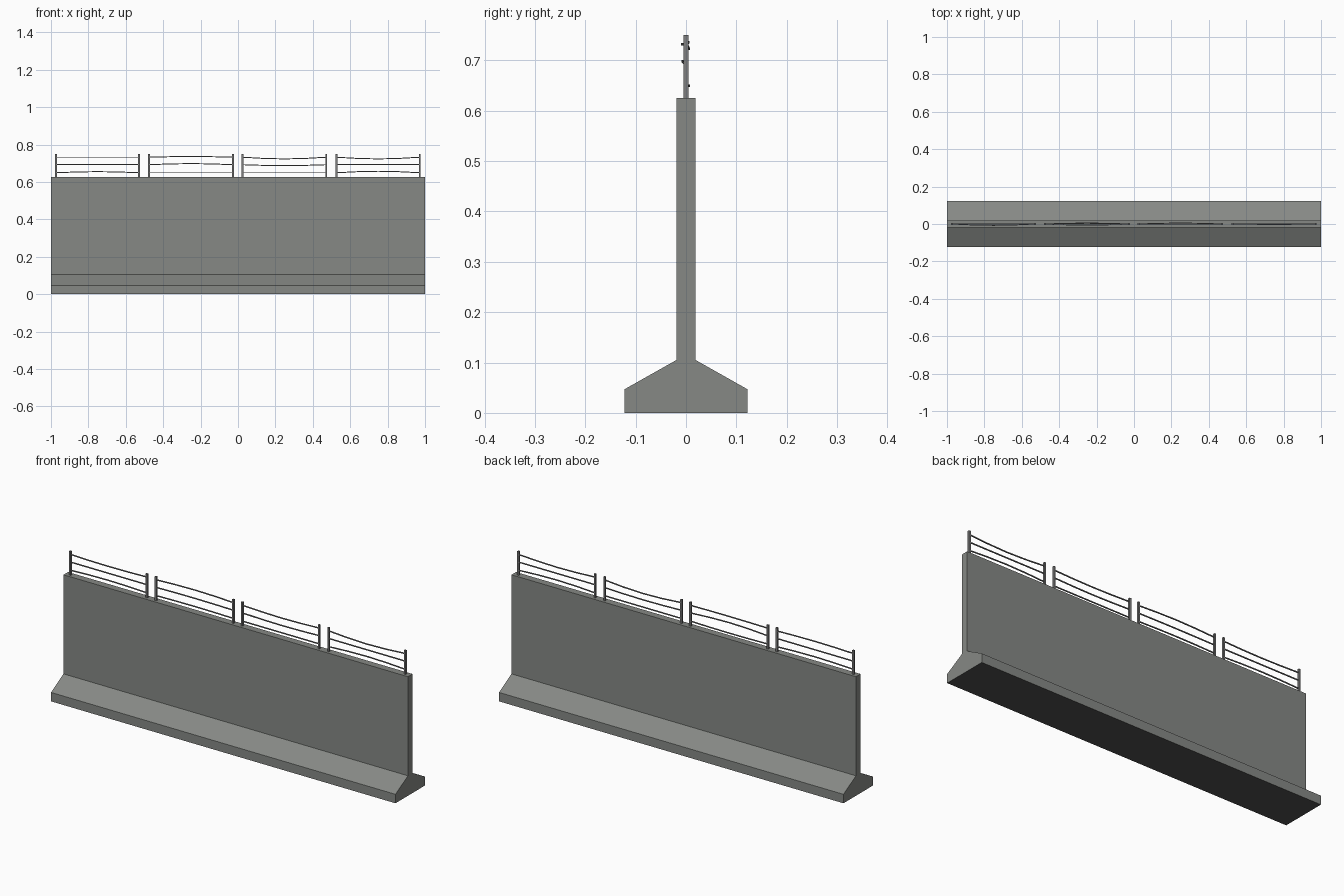
import bpy, bmesh, math
from mathutils import Vector

if "Cube" in bpy.data.objects:
    bpy.data.objects.remove(bpy.data.objects["Cube"])


def material(name, rgb):
    m = bpy.data.materials.new(name)
    m.diffuse_color = (*rgb, 1)
    m.use_nodes = True
    m.node_tree.nodes["Principled BSDF"].inputs["Base Color"].default_value = m.diffuse_color
    return m


concrete = material("grey concrete", (0.24, 0.25, 0.235))
underside = material("dark underside", (0.08, 0.08, 0.08))
steel = material("fence steel", (0.21, 0.21, 0.21))


def finish(name, bm, *mats):
    bmesh.ops.recalc_face_normals(bm, faces=bm.faces)
    if len(mats) > 1:  # downward faces take the second colour
        for f in bm.faces:
            f.material_index = int(f.normal.z < -0.9)
    mesh = bpy.data.meshes.new(name)
    bm.to_mesh(mesh)
    bm.free()
    for m in mats:
        mesh.materials.append(m)
    ob = bpy.data.objects.new(name, mesh)
    bpy.context.collection.objects.link(ob)
    return ob


# Concrete wall with flared foot: mirrored profile extruded along x
half = [(0.122, 0), (0.122, 0.047), (0.019, 0.105), (0.019, 0.625)]
profile = half + [(-y, z) for y, z in reversed(half)]
bm = bmesh.new()
face = bm.faces.new([bm.verts.new((-1, y, z)) for y, z in profile])
new = bmesh.ops.extrude_face_region(bm, geom=[face])["geom"]
bmesh.ops.translate(bm, vec=(2, 0, 0),
                    verts=[v for v in new if isinstance(v, bmesh.types.BMVert)])
bm.normal_update()
finish("concrete_wall", bm, concrete, underside)


# Square fence post
def post(name, x):
    bm = bmesh.new()
    bmesh.ops.create_cube(bm, size=1)
    bmesh.ops.scale(bm, vec=(0.010, 0.010, 0.130), verts=bm.verts)
    bmesh.ops.translate(bm, vec=(x, 0, 0.685), verts=bm.verts)
    finish(name, bm, steel)


# Bent wire: square tube swept along five points, bowed in y and z
def wire(name, x0, x1, z, bow_y, bow_z, r=0.0025):
    bm = bmesh.new()
    rings = []
    for i in range(5):
        t = i / 4
        b = math.sin(math.pi * t)
        c = Vector((x0 + (x1 - x0) * t, bow_y * b, z + bow_z * b))
        rings.append([bm.verts.new(c + Vector((0, sy * r, sz * r)))
                      for sy, sz in ((-1, -1), (1, -1), (1, 1), (-1, 1))])
    for a, b in zip(rings, rings[1:]):
        for k in range(4):
            bm.faces.new((a[k], a[(k + 1) % 4], b[(k + 1) % 4], b[k]))
    bm.faces.new(rings[0])
    bm.faces.new(rings[-1])
    finish(name, bm, steel)


# Four fence panels; (y bow, z bow) for the bottom, middle and top wires
heights = (0.649, 0.692, 0.732)
panels = [
    (-0.973, -0.529, ((0.0, 0.006), (0.0, 0.0), (-0.007, 0.0))),
    (-0.475, -0.027, ((0.005, 0.0), (-0.006, 0.006), (0.004, 0.004))),
    (0.025, 0.472, ((0.0, 0.0), (0.0, -0.005), (0.005, -0.009))),
    (0.527, 0.972, ((0.0, 0.008), (0.0, 0.0), (-0.002, -0.009))),
]
for n, (x0, x1, bows) in enumerate(panels, 1):
    post(f"post_left_{n}", x0)
    post(f"post_right_{n}", x1)
    for level, z, (by, bz) in zip(("bottom", "middle", "top"), heights, bows):
        wire(f"wire_{level}_{n}", x0, x1, z, by, bz)
